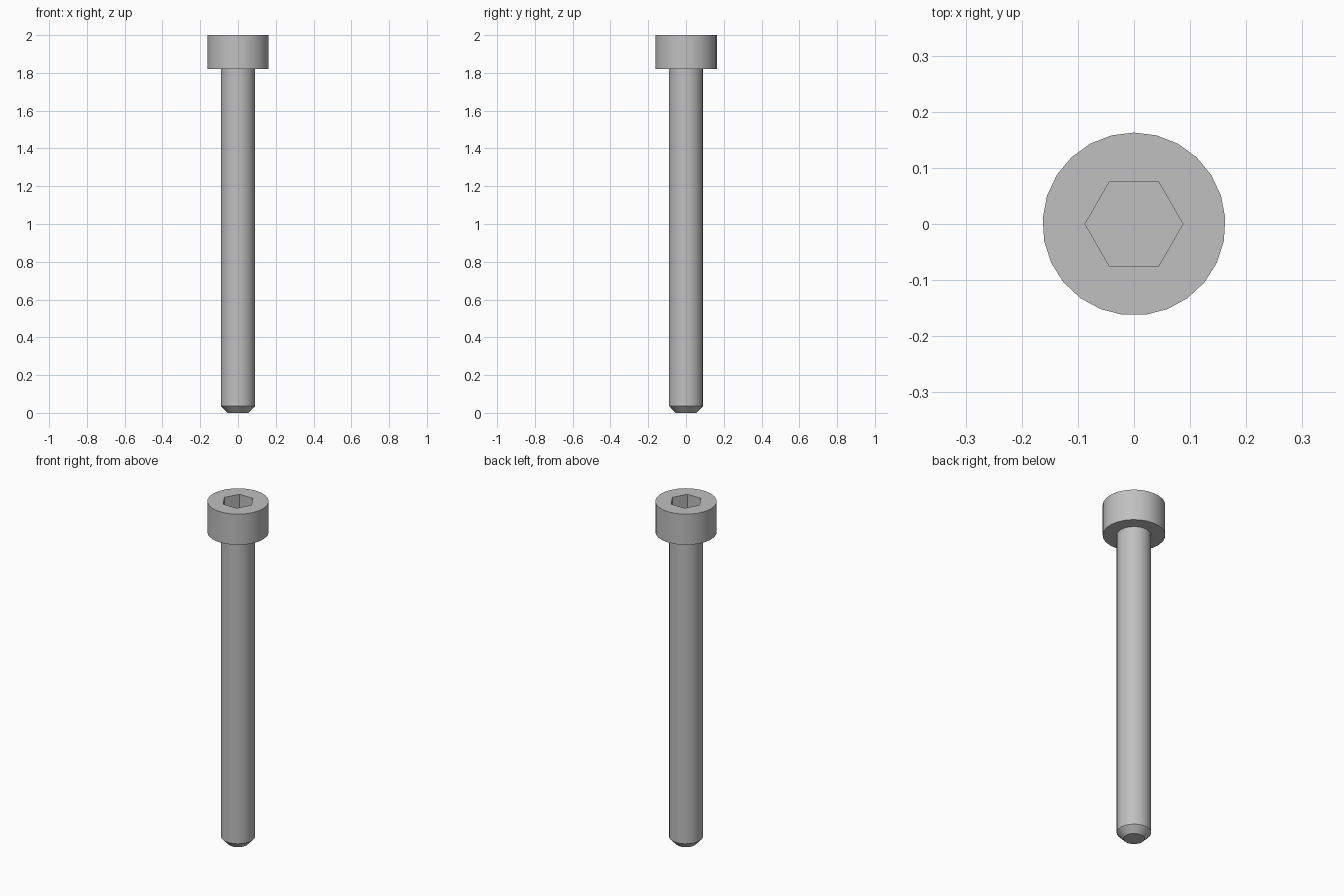
import bpy
import bmesh
import math

SIDES = 25

if "Cube" in bpy.data.objects:
    bpy.data.objects.remove(bpy.data.objects["Cube"], do_unlink=True)

steel = bpy.data.materials.new("grey_steel")
steel.use_nodes = True
grey = (0.53, 0.53, 0.53, 1)
steel.diffuse_color = grey
steel.node_tree.nodes["Principled BSDF"].inputs["Base Color"].default_value = grey


def turned(name, profile, sides, start):
    """Solid of revolution from (radius, height) points, bottom to top."""
    bm = bmesh.new()
    rings = []
    for r, z in profile:
        angles = [start + math.tau * i / sides for i in range(sides)]
        rings.append([bm.verts.new((r * math.cos(a), r * math.sin(a), z)) for a in angles])
    for low, high in zip(rings, rings[1:]):
        for i in range(sides):
            j = (i + 1) % sides
            bm.faces.new((low[i], low[j], high[j], high[i]))
    bm.faces.new(reversed(rings[0]))
    bm.faces.new(rings[-1])
    mesh = bpy.data.meshes.new(name)
    bm.to_mesh(mesh)
    bm.free()
    mesh.materials.append(steel)
    obj = bpy.data.objects.new(name, mesh)
    bpy.context.collection.objects.link(obj)
    return obj


# Bolt: chamfered tip, plain shank and cylindrical head in one solid
bolt = turned("socket_head_bolt",
              [(0.055, 0), (0.09, 0.036), (0.09, 1.82), (0.163, 1.82), (0.163, 2)],
              SIDES, math.pi / 2)

# Hexagonal key socket sunk into the head
socket = turned("socket_cutter", [(0.0872, 1.91), (0.0872, 2.1)], 6, 0)
cut = bolt.modifiers.new("key_socket", "BOOLEAN")
cut.operation = "DIFFERENCE"
cut.solver = "EXACT"
cut.object = socket

bpy.ops.object.select_all(action="DESELECT")
bolt.select_set(True)
bpy.context.view_layer.objects.active = bolt
bpy.ops.object.modifier_apply(modifier=cut.name)
bpy.data.objects.remove(socket, do_unlink=True)
bpy.ops.object.shade_smooth_by_angle(angle=math.radians(30))
